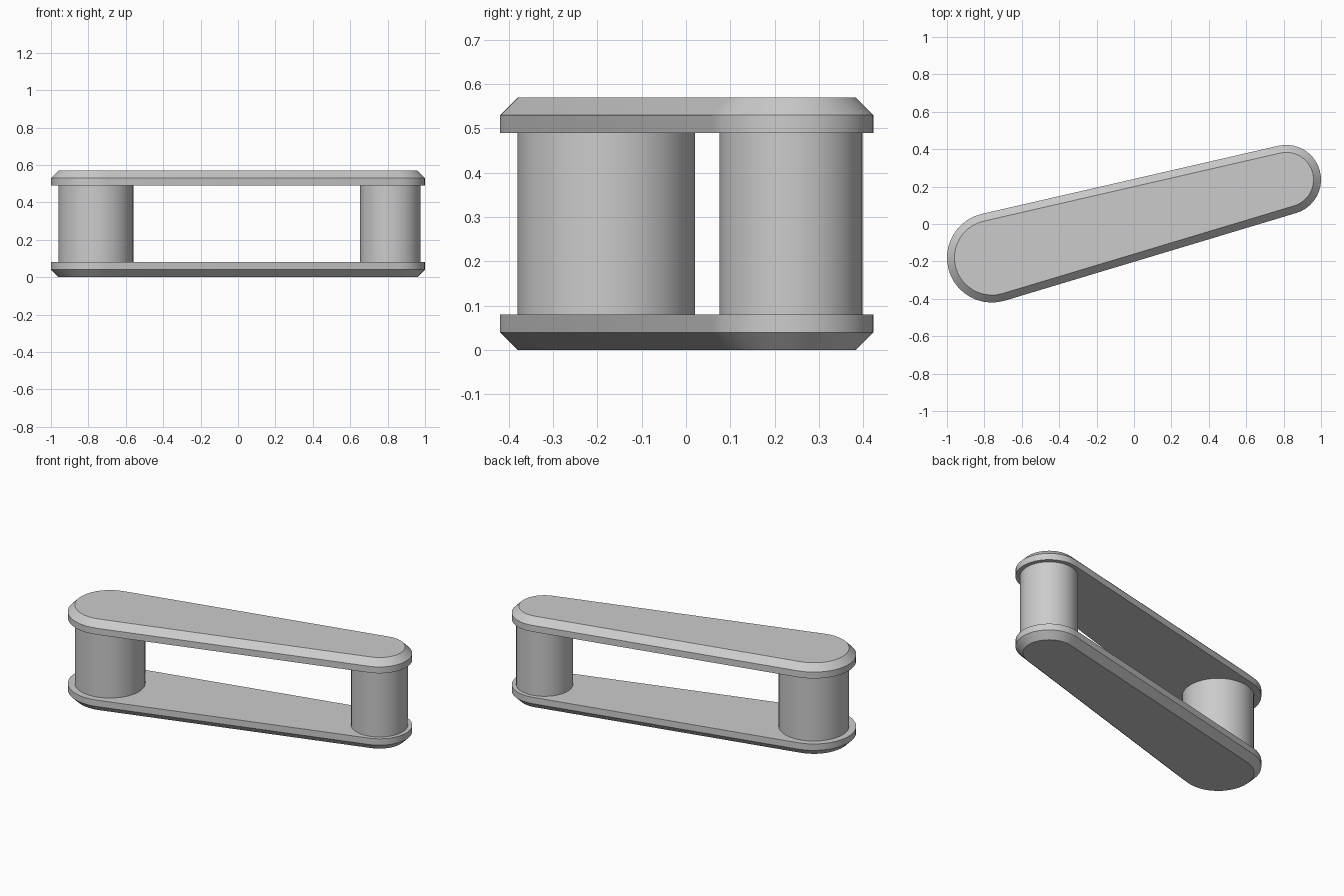
import bpy, bmesh
from math import sin, cos, asin, atan2, pi, hypot, radians

cube = bpy.data.objects.get("Cube")
if cube:
    bpy.data.objects.remove(cube, do_unlink=True)

BIG, SMALL = (-0.76, -0.18), (0.814, 0.237)   # centres of the two ends
BIG_R, SMALL_R = 0.24, 0.186                  # plate end radii
BEVEL = 0.04

grey = bpy.data.materials.new("light grey")
grey.use_nodes = True
colour = (0.6, 0.6, 0.6, 1)
grey.diffuse_color = colour
grey.node_tree.nodes["Principled BSDF"].inputs["Base Color"].default_value = colour


def arc(centre, radius, start, end, steps):
    angles = [start + (end - start) * i / steps for i in range(steps + 1)]
    return [(centre[0] + radius * cos(a), centre[1] + radius * sin(a)) for a in angles]


def outline(inset):
    """Tapered link: two arcs joined by their common tangents."""
    dx, dy = SMALL[0] - BIG[0], SMALL[1] - BIG[1]
    axis = atan2(dy, dx)
    half = pi / 2 - asin((BIG_R - SMALL_R) / hypot(dx, dy))
    return (arc(SMALL, SMALL_R - inset, axis - half, axis + half, 20)
            + arc(BIG, BIG_R - inset, axis + half, axis + 2 * pi - half, 20))


def loft(name, sections):
    """Skin stacked outlines, each given as (points, height), and cap both ends."""
    bm = bmesh.new()
    rings = [[bm.verts.new((x, y, z)) for x, y in pts] for pts, z in sections]
    for low, high in zip(rings, rings[1:]):
        for i in range(len(low)):
            j = (i + 1) % len(low)
            bm.faces.new((low[i], low[j], high[j], high[i]))
    bm.faces.new(rings[0][::-1])
    bm.faces.new(rings[-1])
    mesh = bpy.data.meshes.new(name)
    bm.to_mesh(mesh)
    bm.free()
    mesh.materials.append(grey)
    obj = bpy.data.objects.new(name, mesh)
    bpy.context.collection.objects.link(obj)
    bpy.ops.object.select_all(action='DESELECT')
    obj.select_set(True)
    bpy.context.view_layer.objects.active = obj
    bpy.ops.object.shade_smooth_by_angle(angle=radians(30))


# Plates, bevelled on their outer faces
loft("lower_plate", [(outline(BEVEL), 0), (outline(0), 0.04), (outline(0), 0.08)])
loft("upper_plate", [(outline(0), 0.49), (outline(0), 0.53), (outline(BEVEL), 0.57)])

# Pins between the plates
for name, centre, radius in (("large_pin", BIG, 0.2), ("small_pin", SMALL, 0.161)):
    ring = arc(centre, radius, 0, 2 * pi, 48)[:-1]
    loft(name, [(ring, 0.08), (ring, 0.49)])
